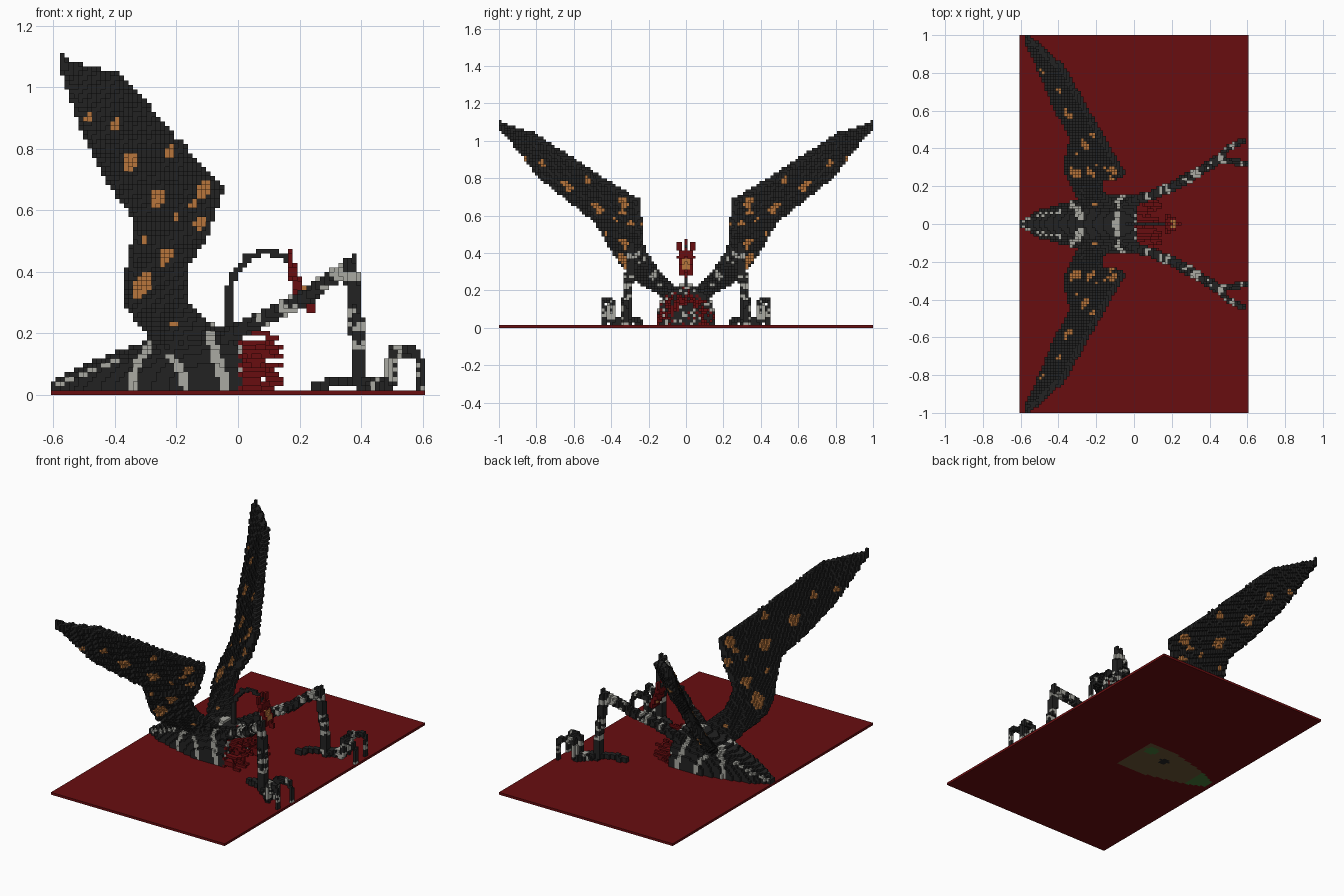
import bpy, math, random
from mathutils import Vector as V

cube = bpy.data.objects.get("Cube")
if cube:
    bpy.data.objects.remove(cube)
random.seed(4)
P = 2 / 135  # edge of one block


def material(name, colour):
    m = bpy.data.materials.new(name)
    m.use_nodes = True
    m.diffuse_color = (*colour, 1)
    m.node_tree.nodes["Principled BSDF"].inputs["Base Color"].default_value = (*colour, 1)
    return m


MATS = [material("charcoal", (.016, .016, .016)), material("bone", (.4, .4, .36)),
        material("orange", (.48, .18, .045)), material("dark_red", (.14, .004, .005)),
        material("olive", (.15, .09, .035)), material("green", (.06, .19, .04))]
BLACK, BONE, ORANGE, RED, OLIVE, GREEN = range(6)


# ---- block helpers: a part is a dict of grid cells to material index
def cell(p):
    return math.floor(p[0] / P), round(p[1] / P), math.floor(p[2] / P)


def centre(c):
    return V(((c[0] + .5) * P, c[1] * P, (c[2] + .5) * P))


def box(lo, hi):
    a, b = cell(lo), cell(hi)
    for i in range(a[0], b[0] + 1):
        for j in range(a[1], b[1] + 1):
            for k in range(max(a[2], 0), b[2] + 1):
                yield (i, j, k)


def limb(cells, points, r, rule):
    """Blocks within r of a path; rule(point, length along the path) gives the colour."""
    run = 0
    for a, b in zip(points, points[1:]):
        a, b = V(a), V(b)
        d = b - a
        pad = V((r, r, r))
        lo = V(map(min, a, b)) - pad
        hi = V(map(max, a, b)) + pad
        for c in box(lo, hi):
            p = centre(c)
            t = max(0, min(1, (p - a).dot(d) / d.length_squared))
            if (p - a - d * t).length <= r:
                cells[c] = rule(p, run + t * d.length)
        run += d.length


def sheet(cells, a, b, c, half, rule):
    """Blocks along a thick triangle."""
    a, b, c = V(a), V(b), V(c)
    n = (b - a).cross(c - a).normalized()
    steps = int(max((b - a).length, (c - a).length, (c - b).length) / P * 2) + 1
    for i in range(steps + 1):
        for j in range(steps + 1 - i):
            q = a + (b - a) * (i / steps) + (c - a) * (j / steps)
            for o in (-half, 0, half):
                k = cell(q + n * o)
                cells[k] = rule(centre(k))


SIDES = [((1, 0, 0), [(1, 0, 0), (1, 1, 0), (1, 1, 1), (1, 0, 1)]),
         ((0, 1, 0), [(0, 1, 0), (0, 1, 1), (1, 1, 1), (1, 1, 0)]),
         ((0, 0, 1), [(0, 0, 1), (1, 0, 1), (1, 1, 1), (0, 1, 1)])]
SIDES += [(tuple(-v for v in n), [tuple(q[a] - n[a] for a in range(3)) for q in reversed(f)])
          for n, f in SIDES]


def build(name, cells, mirror=False):
    """Mesh of the exposed block faces."""
    if mirror:
        cells = {(i, -j, k): m for (i, j, k), m in cells.items()}
    index, verts, faces, mats = {}, [], [], []
    for c, m in cells.items():
        for n, quad in SIDES:
            if (c[0] + n[0], c[1] + n[1], c[2] + n[2]) in cells:
                continue
            face = []
            for q in quad:
                key = (c[0] + q[0], c[1] + q[1], c[2] + q[2])
                if key not in index:
                    index[key] = len(verts)
                    verts.append((key[0] * P, (key[1] - .5) * P, key[2] * P))
                face.append(index[key])
            faces.append(face)
            mats.append(m)
    mesh = bpy.data.meshes.new(name)
    mesh.from_pydata(verts, [], faces)
    for m in MATS:
        mesh.materials.append(m)
    mesh.polygons.foreach_set("material_index", mats)
    ob = bpy.data.objects.new(name, mesh)
    bpy.context.collection.objects.link(ob)


# ---- body profile: x, half width, height
PROFILE = [(-.61, .015, .045), (-.5, .075, .1), (-.4, .105, .14), (-.3, .13, .175),
           (-.2, .155, .205), (-.1, .16, .235), (.015, .155, .215)]


def profile(x):
    for (x0, w0, h0), (x1, w1, h1) in zip(PROFILE, PROFILE[1:]):
        if x0 <= x <= x1:
            t = (x - x0) / (x1 - x0)
            return w0 + (w1 - w0) * t, h0 + (h1 - h0) * t
    return 0, 0


def inside(p, e=2.3):
    w, h = profile(p.x)
    return w > 0 and (abs(p.y) / w) ** e + (p.z / h) ** e <= 1


def body_colour(p):
    x, z, side = p.x, p.z, abs(p.y)
    if abs(x + .09 - .055 * (1 - z / .2)) < .017:
        return BONE
    if z < .13 and abs(x + .17 + 5 * max(0, z - .02) ** 2) < .014:
        return BONE
    if abs(x + .345 - 3 * max(0, z - .02) ** 2) < .014 and side > .02:
        return BONE
    if x < -.38 and abs(z - .07 - (x + .5) * .4) < .006:
        return BONE
    if x > 0 and random.random() < .3:
        return random.choice((RED, BONE))
    return BLACK


body = {}
for c in box((-.606, -.17, P * 1.5), (.01, .17, .24)):
    p = centre(c)
    if inside(p):
        body[c] = body_colour(p)
build("body", body)


# ---- ground slab, with the belly showing on its underside
def belly(p):
    if not (-.58 < p.x < 0 and inside(V((p.x - .01, p.y, .01)))):
        return RED
    if (p.x + .2) ** 2 + (p.y - .04) ** 2 < .03 ** 2:
        return BLACK
    if p.x < -.46 or (p.x + .06) ** 2 + (p.y - .09) ** 2 < .04 ** 2:
        return GREEN
    return OLIVE


build("ground_slab", {(i, j, 0): belly(centre((i, j, 0)))
                      for i in range(-41, 41) for j in range(-67, 68)})

# ---- mouth tendrils
tendrils = {}
for n in range(75):
    angle, rad = random.uniform(0, math.pi), random.uniform(.55, 1)
    y, z = .15 * rad * math.cos(angle), .02 + .18 * rad * math.sin(angle)
    reach = random.uniform(.04, .155)
    tip = z + random.choice((-1, 0, 0, 1)) * P
    for i in range(int(reach / P)):
        x = (i + .5) * P
        tendrils[cell((x, y, max(z if x < reach * .6 else tip, P * 1.2)))] = RED
build("mouth_tendrils", tendrils)

# ---- stalk and lure over the mouth
stalk = {}
limb(stalk, [(-.025, 0, .19), (-.03, 0, .34), (-.01, 0, .4), (.03, 0, .445),
             (.08, 0, .465), (.13, 0, .46), (.17, 0, .43)], P * .75, lambda p, s: BLACK)
build("lure_stalk", stalk)
lure = {}
for y, half in ((0, .017), (.022, .014), (-.022, .014)):
    limb(lure, [(.175, y, .41), (.215, y, .3)], half,
         lambda p, s: ORANGE if abs(p.y) < .02 and .31 < p.z < .37 and p.x > .19 else RED)
for y in (-.037, 0, .037):
    limb(lure, [(.185, y, .37), (.165, y, .46)], P * .6, lambda p, s: RED)
limb(lure, [(.215, 0, .3), (.235, 0, .28)], P, lambda p, s: RED)
build("lure", lure)


# ---- wings: folded sheets with round spots (x, z, radius)
SPOTS = [(-.49, .9, .012), (-.395, .88, .017), (-.35, .76, .024), (-.22, .79, .013),
         (-.26, .64, .026), (-.11, .67, .024), (-.145, .62, .012), (-.2, .575, .011),
         (-.125, .56, .017), (-.305, .5, .01), (-.235, .45, .022), (-.31, .355, .031),
         (-.21, .23, .011)]


def wing_colour(p):
    for x, z, r in SPOTS:
        if ((p.x - x) / r) ** 2 + ((p.z - z - .5 * (p.x - x)) / r / 1.25) ** 2 < 1:
            return ORANGE
    return BLACK


front_edge = [(-.565, .985, 1.08), (-.38, .82, 1.03), (-.2, .5, .82), (-.06, .26, .675),
              (-.11, .25, .53), (-.185, .235, .41), (-.175, .17, .31), (-.08, .06, .2)]
rear_edge = [(-.565, .985, 1.07), (-.47, .77, .81), (-.41, .62, .69), (-.325, .47, .57),
             (-.335, .41, .46), (-.36, .33, .34), (-.35, .28, .28), (-.26, .09, .16)]
wing = {}
for n in range(len(front_edge) - 1):
    f0, f1, r0, r1 = front_edge[n], front_edge[n + 1], rear_edge[n], rear_edge[n + 1]
    sheet(wing, f0, f1, r1, .012, wing_colour)
    sheet(wing, f0, r0, r1, .012, wing_colour)
limb(wing, [(-.57, .99, 1.06), (-.57, .993, 1.1)], P * .7, lambda p, s: BLACK)
build("left_wing", wing)
build("right_wing", wing, True)


# ---- arms: upper arm, forearm, palm and clawed fingers
def banded(share):
    bands = [random.random() < share for n in range(60)]
    return lambda p, s: BONE if bands[int(s / .028)] and random.random() < .8 else BLACK


arm = {}
limb(arm, [(-.05, .11, .18), (.1, .155, .26), (.24, .215, .33), (.3, .25, .38), (.365, .29, .415)],
     .027, banded(.4))
limb(arm, [(.365, .29, .425), (.385, .305, .24), (.395, .315, .05)], .025, banded(.35))
limb(arm, [(.375, .29, .43), (.375, .29, .455)], P * .7, lambda p, s: BLACK)
limb(arm, [(.4, .31, .04), (.47, .36, .035)], .026, banded(.2))
limb(arm, [(.39, .31, .04), (.31, .27, .045), (.25, .24, .025)], .018, banded(.15))
for knuckle, claw in (((.5, .4, .14), (.57, .44, .145)), ((.51, .335, .14), (.58, .32, .14))):
    foot = (knuckle[0] - .01, knuckle[1], .035)
    limb(arm, [(.44, .34, .035), foot, knuckle, claw], .017, banded(.5))
    limb(arm, [claw, (claw[0] + .018, claw[1], .09), (claw[0] + .018, claw[1], .025)],
         P * .75, banded(.3))
build("left_arm", arm)
build("right_arm", arm, True)
